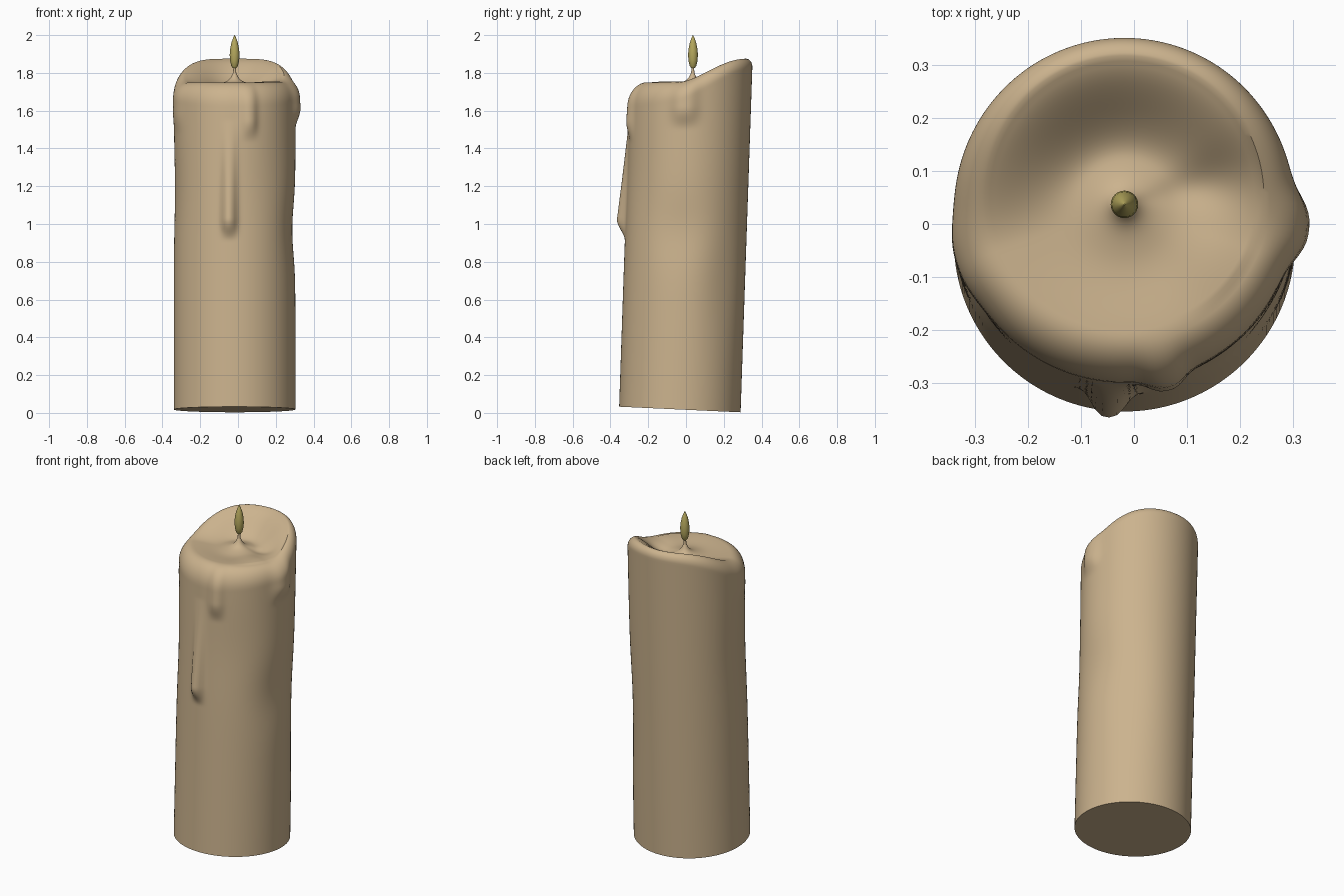
import bpy, math

if "Cube" in bpy.data.objects:
    bpy.data.objects.remove(bpy.data.objects["Cube"])

SEG, ROWS = 160, 130
CX, R = -0.018, 0.322


def material(name, col):
    m = bpy.data.materials.new(name)
    m.diffuse_color = (*col, 1)
    m.use_nodes = True
    m.node_tree.nodes["Principled BSDF"].inputs["Base Color"].default_value = m.diffuse_color
    return m


def smooth(lo, hi, v):
    t = min(1, max(0, (v - lo) / (hi - lo)))
    return t * t * (3 - 2 * t)


def adiff(a, b):
    return (a - b + math.pi) % (2 * math.pi) - math.pi


def mix(a, b, t):
    return a + (b - a) * t


def axis_y(z):
    return -0.033 + 0.034 * z


# wax runs: angle (deg), half width (rad), bottom z, top z, bulge at bottom, bulge at top
DRIPS = [(-95, 0.11, 0.97, 1.55, 0.052, 0.0),
         (-76, 0.12, 1.49, 1.78, 0.026, 0.012),
         (-5, 0.20, 1.56, 1.82, 0.032, 0.014),
         (197, 0.24, 1.53, 1.80, 0.011, 0.008)]
# hollows: angle, angular width, z, z spread, depth
DENTS = [(-5, 0.5, 0.97, 0.18, 0.017),
         (40, 0.4, 0.75, 0.35, 0.010),
         (195, 0.5, 1.18, 0.25, 0.009),
         (-60, 0.5, 1.25, 0.25, 0.006)]


def wall_offset(a, z):
    d = 0
    for deg, w, z0, z1, b0, b1 in DRIPS:
        lat = math.exp(-abs(adiff(a, math.radians(deg)) / w) ** 2.6)
        t = min(1, max(0, (z - z0) / (z1 - z0)))
        d += lat * mix(b0, b1, t) * smooth(z0 - 0.06, z0 + 0.06, z)
    for deg, w, zc, zw, depth in DENTS:
        e = (adiff(a, math.radians(deg)) / w) ** 2 + ((z - zc) / zw) ** 2
        d -= depth * math.exp(-e)
    return d


def column(a):
    """(radius, z) profile from foot to pool for one direction."""
    s = math.sin(a)
    back = (s + 1) / 2
    rim = 1.75 + 0.125 * smooth(-0.3, 1, s)
    drop = mix(0.12, 0.045, back)
    inset = mix(0.085, 0.035, back)
    shoulder = rim - drop
    z_foot = 0.018 - 0.046 * (R * s)
    pts = []
    for i in range(ROWS):
        z = mix(z_foot, shoulder, i / (ROWS - 1))
        pts.append((R + wall_offset(a, z), z))
    # rounded lip
    for i in range(1, 11):
        u = i / 10 * math.pi / 2
        z = shoulder + drop * math.sin(u)
        pts.append((R - inset * (1 - math.cos(u)) + wall_offset(a, z) * math.cos(u), z))
    # melted pool, rising to the wick
    r0 = R - inset
    for i in range(1, 29):
        r = r0 * (1 - i / 28) + 0.009 * i / 28
        floor = 1.737 + 0.018 * math.exp(-(r / 0.08) ** 2)
        z = mix(floor, rim, smooth(0.09, r0 + 0.015, r))
        mid = math.exp(-((r - 0.18) / 0.08) ** 2)
        z -= 0.020 * mid * math.exp(-(adiff(a, 0.3) / 0.3) ** 2)
        z += 0.010 * mid * math.exp(-(adiff(a, -0.5) / 0.45) ** 2)
        z += 0.045 * math.exp(-(max(0, r - 0.009) / 0.016))
        pts.append((r, z))
    return pts


def make_object(name, verts, faces, mat):
    me = bpy.data.meshes.new(name)
    me.from_pydata(verts, [], faces)
    me.materials.append(mat)
    ob = bpy.data.objects.new(name, me)
    bpy.context.collection.objects.link(ob)
    bpy.context.view_layer.objects.active = ob
    ob.select_set(True)
    bpy.ops.object.shade_smooth_by_angle(angle=math.radians(40))
    ob.select_set(False)


def loft(name, columns, mat):
    """columns: list of vertex columns around the axis, capped at both ends."""
    n, k = len(columns), len(columns[0])
    verts = [p for c in columns for p in c]
    faces = [(i * k + j, (i + 1) % n * k + j, (i + 1) % n * k + j + 1, i * k + j + 1)
             for i in range(n) for j in range(k - 1)]
    faces.append([i * k for i in reversed(range(n))])
    faces.append([i * k + k - 1 for i in range(n)])
    make_object(name, verts, faces, mat)


def lathe(name, profile, cx, cy, seg, mat):
    angs = [2 * math.pi * i / seg for i in range(seg)]
    loft(name, [[(cx + r * math.cos(a), cy + r * math.sin(a), z) for r, z in profile]
                for a in angs], mat)


wax = material("tan wax", (0.60, 0.45, 0.27))
gold = material("olive gold flame", (0.46, 0.39, 0.11))

# candle body with lip, drips and pool
cols = []
for i in range(SEG):
    a = 2 * math.pi * i / SEG
    cols.append([(CX + r * math.cos(a), axis_y(z) + 0.008 * (1 - min(1, r / 0.25)) + r * math.sin(a), z)
                 for r, z in column(a)])
loft("candle_body", cols, wax)

# wick
lathe("wick", [(0.010, 1.77), (0.009, 1.80), (0.007, 1.82), (0.007, 1.845)], CX, 0.036, 16, wax)

# flame
lathe("flame", [(0.010, 1.826), (0.018, 1.838), (0.024, 1.865), (0.026, 1.895), (0.024, 1.925),
                (0.017, 1.96), (0.008, 1.985), (0.001, 2.0)], CX, 0.037, 24, gold)
